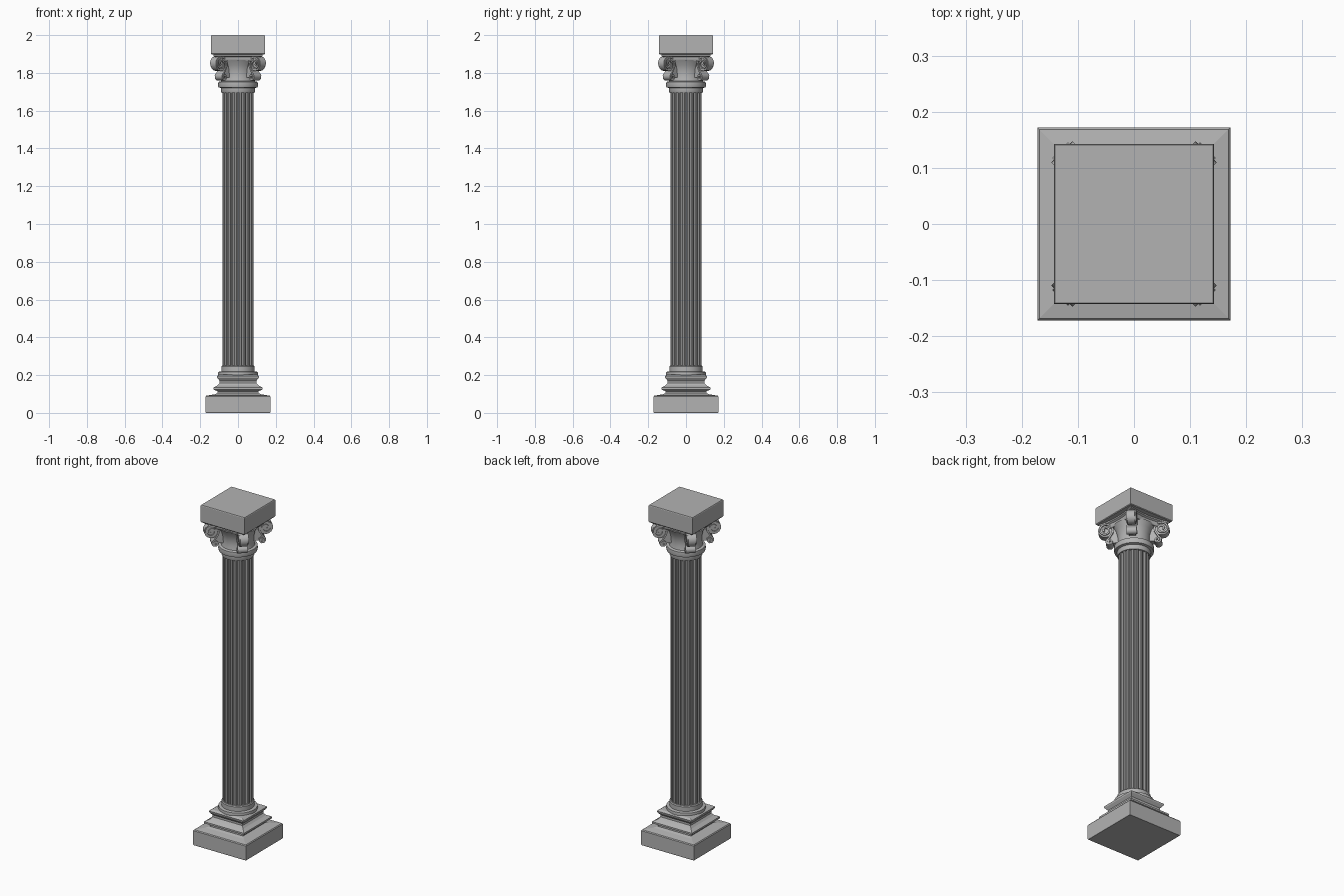
import bpy, bmesh, math
from math import cos, sin, pi
from mathutils import Matrix

if "Cube" in bpy.data.objects:
    bpy.data.objects.remove(bpy.data.objects["Cube"])

stone = bpy.data.materials.new("grey stone")
stone.use_nodes = True
GREY = (0.45, 0.45, 0.45, 1)
stone.diffuse_color = GREY
stone.node_tree.nodes["Principled BSDF"].inputs["Base Color"].default_value = GREY


def finish(bm, name, smooth=True):
    bmesh.ops.recalc_face_normals(bm, faces=bm.faces)
    mesh = bpy.data.meshes.new(name)
    bm.to_mesh(mesh)
    bm.free()
    mesh.materials.append(stone)
    ob = bpy.data.objects.new(name, mesh)
    bpy.context.collection.objects.link(ob)
    if smooth:
        bpy.ops.object.select_all(action='DESELECT')
        ob.select_set(True)
        bpy.context.view_layer.objects.active = ob
        bpy.ops.object.shade_smooth_by_angle(angle=math.radians(35))
    return ob


def loft(name, rings, smooth=True):
    """Skin a stack of closed rings and cap both ends."""
    bm = bmesh.new()
    loops = [[bm.verts.new(p) for p in ring] for ring in rings]
    n = len(loops[0])
    for a, b in zip(loops, loops[1:]):
        for i in range(n):
            j = (i + 1) % n
            bm.faces.new((a[i], a[j], b[j], b[i]))
    bm.faces.new(loops[0])
    bm.faces.new(loops[-1])
    return finish(bm, name, smooth)


def square(h, z):
    return [(-h, -h, z), (h, -h, z), (h, h, z), (-h, h, z)]


def circle(r, z, n=40):
    return [(r * cos(2 * pi * i / n), r * sin(2 * pi * i / n), z) for i in range(n)]


# Square stepped base
base = [(.17, 0), (.172, .004), (.172, .086), (.168, .091), (.125, .098),
        (.108, .104), (.108, .114), (.13, .124), (.13, .134), (.108, .146),
        (.097, .158), (.097, .17), (.11, .186), (.112, .195), (.1, .203)]
loft("square_base", [square(*p) for p in base], False)

# Round rings at the foot of the shaft
foot = [(.1, .185), (.105, .194), (.106, .205), (.104, .217), (.088, .22),
        (.088, .246), (.084, .251), (.07, .251)]
loft("foot_rings", [circle(*p) for p in foot])

# Fluted shaft: flat fillets with a rounded hollow between them
FLUTES = 20
outline = []
for i in range(FLUTES):
    for t, r in ((-.5, .082), (-.36, .082), (-.26, .0755), (0, .0725), (.26, .0755), (.36, .082)):
        a = 2 * pi * (i + t) / FLUTES
        outline.append((r * cos(a), r * sin(a)))
loft("fluted_shaft", [[(x, y, z) for x, y in outline] for z in (.248, 1.7)])

# Rings and bell of the capital
bell = [(.07, 1.694), (.086, 1.694), (.089, 1.7), (.089, 1.72), (.103, 1.723),
        (.106, 1.735), (.104, 1.752), (.09, 1.756), (.085, 1.78), (.086, 1.81),
        (.094, 1.84), (.11, 1.868)]
loft("capital_bell", [circle(*p) for p in bell])


# Cushion plate with hollow sides
def hollow_square(h, z):
    ring = []
    for k in range(4):
        for i in range(8):
            t = -1 + i / 4
            x, y = h * t, -h * (1 - .14 * (1 - t * t))
            c, s = cos(k * pi / 2), sin(k * pi / 2)
            ring.append((x * c - y * s, x * s + y * c, z))
    return ring


loft("cushion_plate", [hollow_square(*p) for p in
                       ((.112, 1.862), (.118, 1.87), (.118, 1.884), (.13, 1.89), (.13, 1.901))])

# Square top block
loft("top_block", [square(*p) for p in
                   ((.14, 1.898), (.143, 1.902), (.143, 1.996), (.141, 2))], False)


# Corner scrolls: one S-shaped ribbon, large curl above and small curl below
def curl(cx, cz, r0, r1, a0, a1, steps):
    pts = []
    for i in range(steps + 1):
        t = i / steps
        r, a = r0 + (r1 - r0) * t, a0 + (a1 - a0) * t
        pts.append((cx + r * cos(a), cz + r * sin(a)))
    return pts


upper = curl(.148, 1.849, .008, .041, -2.5 * pi, 1.15 * pi, 28)
upper = upper[::1]
lower = curl(.126, 1.779, .019, .005, .4 * pi, -2.4 * pi, 18)
path = upper[::-1]
path = curl(.148, 1.849, .041, .008, 1.25 * pi, -2.3 * pi, 28)[::-1] + lower


def ribbon(name, angle, half_width=.027, half_thick=.0045):
    rings = []
    for i, (x, z) in enumerate(path):
        x0, z0 = path[max(i - 1, 0)]
        x1, z1 = path[min(i + 1, len(path) - 1)]
        d = math.hypot(x1 - x0, z1 - z0)
        nx, nz = -(z1 - z0) / d * half_thick, (x1 - x0) / d * half_thick
        rings.append([(x + s * nx, w * half_width, z + s * nz)
                      for s, w in ((1, 1), (1, -1), (-1, -1), (-1, 1))])
    ob = loft(name, rings)
    ob.data.transform(Matrix.Rotation(angle, 4, 'Z'))


def scroll_core(name, angle):
    """Recessed drums that close the gaps between the turns."""
    bm = bmesh.new()
    for cx, cz, r in ((.148, 1.849, .039), (.126, 1.779, .018)):
        place = Matrix.Translation((cx, 0, cz)) @ Matrix.Rotation(pi / 2, 4, 'X')
        bmesh.ops.create_cone(bm, cap_ends=True, segments=14, radius1=r, radius2=r,
                              depth=.04, matrix=place)
    # web tying the scroll to the bell
    bmesh.ops.create_cube(bm, size=1, matrix=Matrix.Translation((.105, 0, 1.82))
                          @ Matrix.Diagonal((.05, .036, .09, 1)))
    bm.transform(Matrix.Rotation(angle, 4, 'Z'))
    finish(bm, name)


for i, corner in enumerate(("back_left", "back_right", "front_right", "front_left")):
    angle = pi / 4 + i * pi / 2
    ribbon(corner + "_scroll", angle)
    scroll_core(corner + "_scroll_core", angle)
